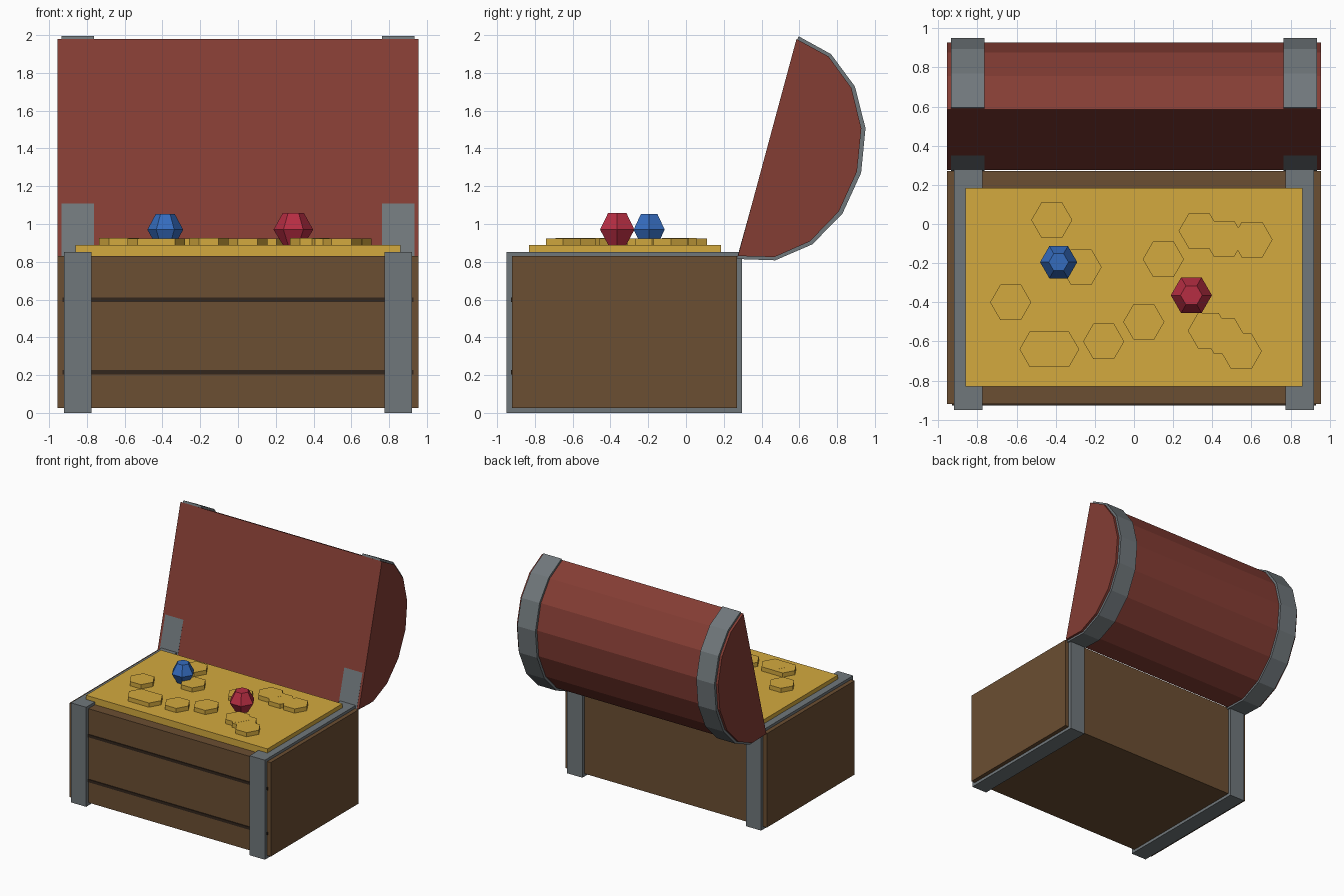
import bpy, math
from mathutils import Vector

if "Cube" in bpy.data.objects:
    bpy.data.objects.remove(bpy.data.objects["Cube"])


def mat(name, r, g, b):
    m = bpy.data.materials.new(name)
    lin = [((c / 255 + 0.055) / 1.055) ** 2.4 for c in (r, g, b)]
    m.diffuse_color = (*lin, 1)
    m.use_nodes = True
    m.node_tree.nodes["Principled BSDF"].inputs["Base Color"].default_value = m.diffuse_color
    return m


WOOD = mat("brown wood", 107, 78, 50)
DARK = mat("dark groove", 50, 38, 28)
IRON = mat("grey iron", 112, 119, 123)
LID = mat("red lid", 132, 61, 52)
GOLD = mat("gold", 212, 170, 63)
RED = mat("red gem", 182, 45, 66)
BLUE = mat("blue gem", 53, 108, 190)


def make(name, verts, faces, material):
    me = bpy.data.meshes.new(name)
    me.from_pydata(verts, [], faces)
    me.materials.append(material)
    ob = bpy.data.objects.new(name, me)
    bpy.context.collection.objects.link(ob)
    return ob


def loft(name, rings, material):
    """Closed solid through equal-length rings of points, capped at both ends."""
    n = len(rings[0])
    verts = [p for r in rings for p in r]
    faces = [tuple(reversed(range(n))),
             tuple(range((len(rings) - 1) * n, len(rings) * n))]
    for k in range(len(rings) - 1):
        for i in range(n):
            j = (i + 1) % n
            faces.append((k * n + i, k * n + j, (k + 1) * n + j, (k + 1) * n + i))
    return make(name, verts, faces, material)


def box(name, x0, x1, y0, y1, z0, z1, material):
    ring = lambda z: [(x0, y0, z), (x1, y0, z), (x1, y1, z), (x0, y1, z)]
    return loft(name, [ring(z0), ring(z1)], material)


def hexagon(x, y, z, r):
    return [(x + r * math.cos(i * math.pi / 3), y + r * math.sin(i * math.pi / 3), z)
            for i in range(6)]


# Chest body and plank grooves
box("chest_body", -0.955, 0.955, -0.92, 0.27, 0.025, 0.83, WOOD)
for i, z in enumerate((0.215, 0.6)):
    box(f"plank_groove_{i}", -0.93, 0.93, -0.926, -0.9, z - 0.012, z + 0.012, DARK)

# Opened lid: half ellipse swung back 105 degrees about the rear edge
TILT = math.radians(74.9)
U = Vector((0, math.cos(TILT), math.sin(TILT)))    # hinge to free edge
V = Vector((0, math.sin(TILT), -math.cos(TILT)))   # out through the dome
MID = Vector((0, 0.43, 1.405))


def dome(name, x0, x1, ru, rv, v_top, v_low, material):
    def ring(x):
        pts = []
        for i in range(9):
            a = math.pi * i / 8
            v = rv * math.sin(a) + (v_top if i == 0 else v_low if i == 8 else 0)
            pts.append(MID + Vector((x, 0, 0)) + U * (ru * math.cos(a)) + V * v)
        return pts
    return loft(name, [ring(x0), ring(x1)], material)


dome("lid", -0.955, 0.955, 0.595, 0.492, 0, 0, LID)

# Iron straps around body and lid
for side, s in (("left", -1), ("right", 1)):
    a, b = sorted((s * 0.775, s * 0.92))
    box(f"body_strap_{side}", a, b, -0.95, 0.297, 0, 0.853, IRON)
    a, b = sorted((s * 0.763, s * 0.935))
    dome(f"lid_strap_{side}", a, b, 0.612, 0.515, 0.006, -0.002, IRON)

# Treasure heap and coins
box("gold_heap", -0.86, 0.86, -0.83, 0.185, 0.78, 0.888, GOLD)
coins = [(-0.42, 0.02), (-0.27, -0.22), (-0.63, -0.40), (-0.48, -0.64),
         (-0.385, -0.64), (-0.155, -0.60), (0.05, -0.50), (0.15, -0.18),
         (0.333, -0.035), (0.46, -0.075), (0.603, -0.08), (0.38, -0.545),
         (0.46, -0.57), (0.548, -0.65)]
for i, (x, y) in enumerate(coins):
    loft(f"coin_{i}", [hexagon(x, y, 0.875, 0.105),
                       hexagon(x, y, 0.924 + 0.0003 * (i % 3), 0.105)], GOLD)

# Cut gems
for name, x, y, r, top, m in (("blue_gem", -0.385, -0.195, 0.095, 1.053, BLUE),
                              ("red_gem", 0.293, -0.364, 0.105, 1.059, RED)):
    loft(name, [hexagon(x, y, 0.885, r * 0.5), hexagon(x, y, 0.97, r),
                hexagon(x, y, top, r * 0.53)], m)

# Make every surface face outward
import bmesh
for ob in bpy.context.collection.objects:
    bm = bmesh.new()
    bm.from_mesh(ob.data)
    bmesh.ops.recalc_face_normals(bm, faces=bm.faces)
    bm.to_mesh(ob.data)
    bm.free()
